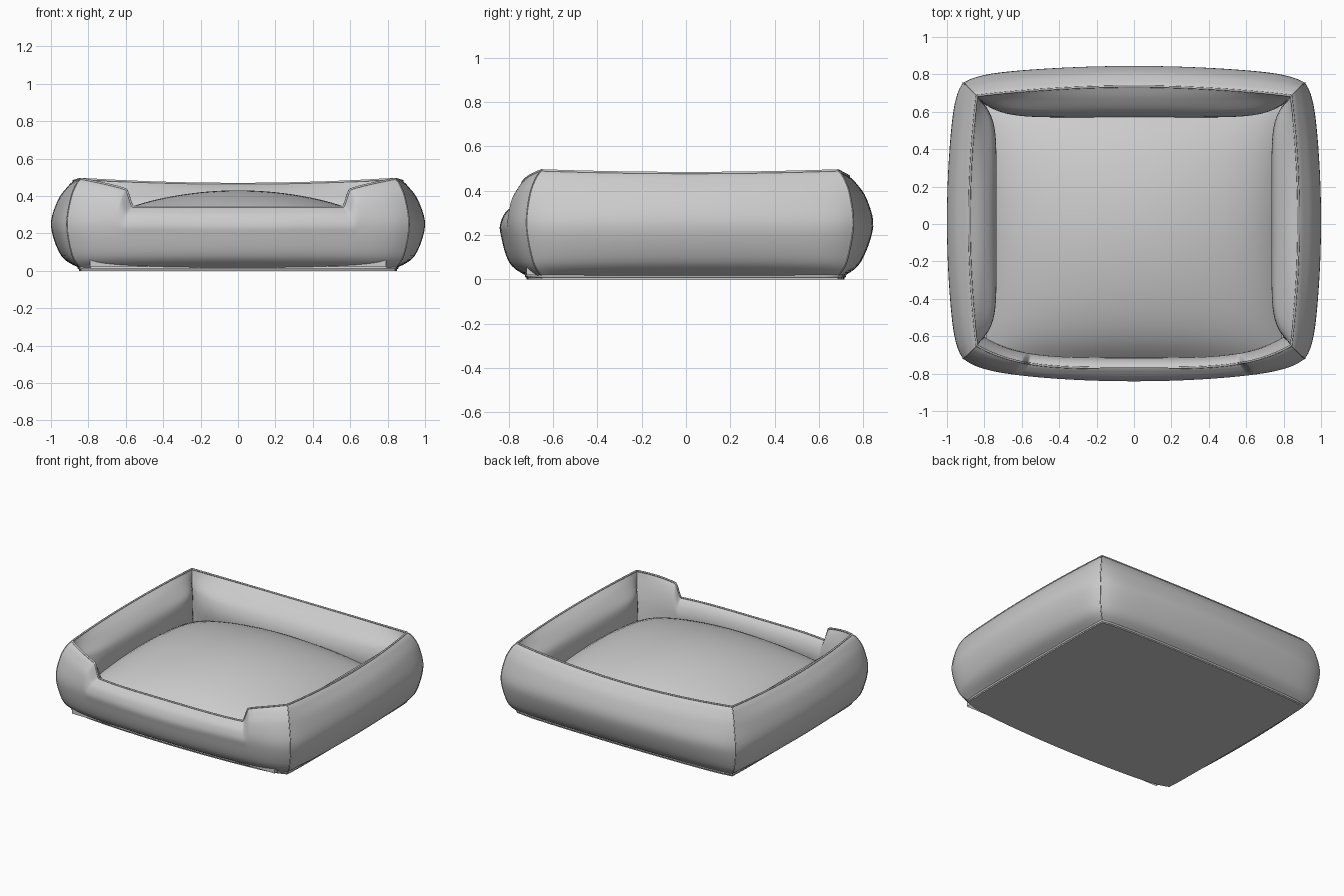
import bpy, bmesh
from mathutils import Vector

if "Cube" in bpy.data.objects:
    bpy.data.objects.remove(bpy.data.objects["Cube"])

fabric = bpy.data.materials.new("grey_fabric")
fabric.diffuse_color = (0.6, 0.6, 0.6, 1)
fabric.use_nodes = True
fabric.node_tree.nodes["Principled BSDF"].inputs["Base Color"].default_value = fabric.diffuse_color

# Bolster sections: z, corner x, corner y, then the mid-wall offset of side, back, front
OUTER = [(.015, .84, .685, .85, .715, .72), (.08, .885, .725, .945, .79, .80),
         (.24, .915, .755, 1.0, .845, .84), (.38, .895, .74, .965, .815, .825),
         (.46, .865, .71, .91, .765, .79), (.49, .84, .685, .88, .735, .77)]
INNER = [(.49, .84, .685, .88, .735, .77), (.45, .835, .68, .81, .67, .745),
         (.38, .825, .665, .75, .60, .725), (.28, .81, .65, .735, .57, .715),
         (.15, .80, .64, .75, .59, .72), (.03, .80, .64, .79, .64, .72)]
FRONT_SHIFT = .035      # front corners sit slightly closer in than the back ones
STEPS = 5


def smooth_rows(rows):
    """Catmull-Rom interpolation through the section rows."""
    out = []
    for i in range(len(rows) - 1):
        a, b = rows[max(i - 1, 0)], rows[i]
        c, d = rows[i + 1], rows[min(i + 2, len(rows) - 1)]
        for k in range(STEPS):
            t = k / STEPS
            out.append(tuple(.5 * (2*q + (r-p)*t + (2*p-5*q+4*r-w)*t*t + (3*q-p-3*r+w)*t**3)
                             for p, q, r, w in zip(a, b, c, d)))
    return out + [rows[-1]]


def clamp(v):
    return max(0.0, min(1.0, v))


def smoothstep(a, b, v):
    t = clamp((v - a) / (b - a))
    return t * t * (3 - 2 * t)


def top_height(wall, s):
    s = abs(s)
    if wall == "front":     # low entry in the middle, raised shoulders
        shoulder = .43 + .062 * clamp((s - .70) / .30) ** .8
        return .34 + (shoulder - .34) * smoothstep(.665, .715, s)
    return .465 + .027 * s * s if wall == "back" else .48 + .012 * s * s


def wall_point(wall, row, s, inner):
    z, cx, cy, side, back, front = row
    a = abs(s)
    seam = a ** (4 if wall == "front" else 2)
    if inner:
        f, body = clamp((z - .38) / .11), a ** (4 if wall == "front" else 8)
    else:
        f, body = clamp((z - .24) / .25), .6 * a * a + .4 * a ** 12
    b = body + (seam - body) * f
    if z > .2:
        z = .2 + (z - .2) * (top_height(wall, s) - .2) / .29
    cf = cy - FRONT_SHIFT
    if wall == "back":
        return Vector((s * cx, back + (cy - back) * b, z))
    if wall == "front":
        return Vector((s * cx, -(front + (cf - front) * b), z))
    x = side + (cx - side) * b
    return Vector((x if wall == "right" else -x, (cy - cf) / 2 + s * (cy + cf) / 2, z))


def finish(bm, name, angle=.7):
    bmesh.ops.recalc_face_normals(bm, faces=bm.faces)
    me = bpy.data.meshes.new(name)
    bm.to_mesh(me)
    bm.free()
    me.materials.append(fabric)
    ob = bpy.data.objects.new(name, me)
    bpy.context.collection.objects.link(ob)
    bpy.ops.object.select_all(action="DESELECT")
    ob.select_set(True)
    bpy.context.view_layer.objects.active = ob
    bpy.ops.object.shade_smooth_by_angle(angle=angle)
    return ob


def piping(name, points, radius, cyclic=False):
    cu = bpy.data.curves.new(name, "CURVE")
    cu.dimensions = "3D"
    cu.bevel_depth, cu.bevel_resolution, cu.use_fill_caps = radius, 1, True
    sp = cu.splines.new("POLY")
    sp.points.add(len(points) - 1)
    for p, co in zip(sp.points, points):
        p.co = (*co, 1)
    sp.use_cyclic_u = cyclic
    cu.materials.append(fabric)
    ob = bpy.data.objects.new(name, cu)
    bpy.context.collection.objects.link(ob)
    bpy.ops.object.select_all(action="DESELECT")
    ob.select_set(True)
    bpy.context.view_layer.objects.active = ob
    bpy.ops.object.convert(target="MESH")
    bpy.ops.object.shade_smooth()


outer, inner = smooth_rows(OUTER), smooth_rows(INNER)
stations = sorted([i / 24 for i in range(-24, 25)] +
                  [m * (.66 + .008 * k) for k in range(8) for m in (-1, 1)])

# Four padded walls with mitred corners
for wall in ("front", "back", "left", "right"):
    bm = bmesh.new()
    rings = []
    for s in stations:
        pts = [wall_point(wall, r, s, False) for r in outer]
        pts += [wall_point(wall, r, s, True) for r in inner[1:]]
        rings.append([bm.verts.new(p) for p in pts])
    n = len(rings[0])
    for a, b in zip(rings, rings[1:]):
        for j in range(n):
            k = (j + 1) % n
            bm.faces.new((a[j], a[k], b[k], b[j]))
    finish(bm, wall + "_wall")
    # Piping along the top seam of the wall
    piping(wall + "_top_piping", [wall_point(wall, OUTER[-1], s, False) for s in stations], .006)

# Stitched corner seams
for wall, s, name in (("front", -1, "front_left"), ("front", 1, "front_right"),
                      ("back", -1, "back_left"), ("back", 1, "back_right")):
    piping(name + "_corner_seam", [wall_point(wall, r, s, False) for r in outer], .003)

# Outline of the underside
bottom = OUTER[0]
outline = []
for wall, sign in (("front", 1), ("right", 1), ("back", -1), ("left", -1)):
    outline += [wall_point(wall, bottom, sign * i / 12, False) for i in range(-12, 12)]
piping("bottom_piping", outline, .008, True)

# Base sheet
bm = bmesh.new()
low = bm.faces.new([bm.verts.new((p.x, p.y, 0)) for p in outline])
up = bmesh.ops.extrude_face_region(bm, geom=[low])
bmesh.ops.translate(bm, vec=(0, 0, .02), verts=[v for v in up["geom"] if isinstance(v, bmesh.types.BMVert)])
finish(bm, "base_sheet")

# Domed cushion, closed underneath by its skirt
bm = bmesh.new()
bmesh.ops.create_grid(bm, x_segments=32, y_segments=32, size=1)
rim = [e for e in bm.edges if e.is_boundary]
for v in bm.verts:
    u, w = v.co.x, v.co.y
    crown = (1 - .5*u*u - .2*u**8) * (1 - .5*w*w - .2*w**8)
    v.co = (u * .79, -.03 + w * .69, .11 + .32 * crown)
skirt = bmesh.ops.extrude_edge_only(bm, edges=rim)
for v in skirt["geom"]:
    if isinstance(v, bmesh.types.BMVert):
        v.co.z = .02
finish(bm, "cushion")
